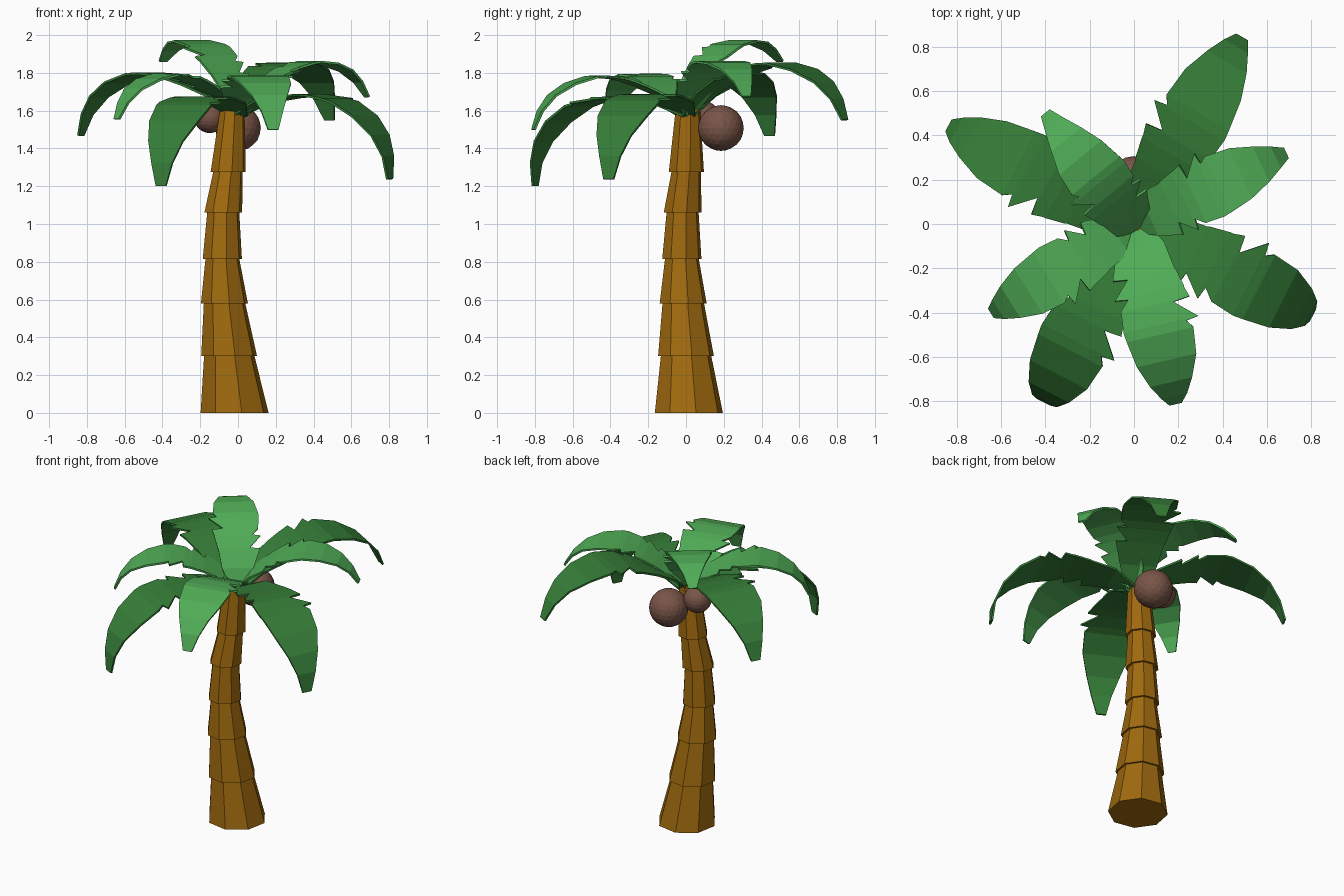
import bpy, bmesh, math
from mathutils import Matrix, Vector

if "Cube" in bpy.data.objects:
    bpy.data.objects.remove(bpy.data.objects["Cube"])


def material(name, r, g, b):
    lin = [((c / 255 + 0.055) / 1.055) ** 2.4 for c in (r, g, b)]
    m = bpy.data.materials.new(name)
    m.diffuse_color = (*lin, 1)
    m.use_nodes = True
    m.node_tree.nodes["Principled BSDF"].inputs["Base Color"].default_value = m.diffuse_color
    return m


BARK = material("bark brown", 160, 106, 14)
LIGHT = material("light leaf green", 80, 172, 86)
DARK = material("dark leaf green", 54, 126, 56)
NUT = material("coconut brown", 121, 85, 72)


def make_object(name, bm, mat):
    bmesh.ops.recalc_face_normals(bm, faces=bm.faces)
    me = bpy.data.meshes.new(name)
    bm.to_mesh(me)
    bm.free()
    me.materials.append(mat)
    ob = bpy.data.objects.new(name, me)
    bpy.context.collection.objects.link(ob)
    return ob


# Trunk: stacked tapering octagonal segments along a gentle bend (x, y, z, radius)
SIDES = 8
RINGS = [(-.018, .015, 0, .184), (-.047, 0, .30, .151), (-.072, -.015, .58, .127),
         (-.083, -.022, .815, .106), (-.078, -.018, 1.06, .102),
         (-.052, .002, 1.275, .095), (-.030, .010, 1.60, .082)]


def ring(bm, x, y, z, r):
    return [bm.verts.new((x + r * math.cos(a), y + r * math.sin(a), z))
            for a in (math.radians(12) + 2 * math.pi * i / SIDES for i in range(SIDES))]


for i in range(len(RINGS) - 1):
    bm = bmesh.new()
    x, y, z, r = RINGS[i + 1]
    lo = ring(bm, *RINGS[i])
    hi = ring(bm, x, y, z + .01, r - .016)
    for k in range(SIDES):
        n = (k + 1) % SIDES
        bm.faces.new((lo[k], lo[n], hi[n], hi[k]))
    bm.faces.new(lo[::-1])
    bm.faces.new(hi)
    make_object(f"trunk_segment_{i + 1}", bm, BARK)

# Frond outline: distance out, height, left half width, right half width (with torn notches)
FROND = [(0, -.03, .05, .05), (.12, .09, .12, .11), (.26, .165, .14, .16),
         (.27, .17, .145, .09), (.36, .21, .165, .17), (.37, .213, .165, .11),
         (.42, .23, .18, .155), (.43, .232, .10, .155), (.53, .247, .20, .165),
         (.54, .247, .14, .165), (.58, .248, .165, .16), (.72, .215, .15, .14),
         (.84, .15, .105, .10), (.92, .06, .065, .06), (.97, -.05, .03, .03)]


def frond(name, mat, azimuth, pitch, scale, width, base=(0, 0, 1.6)):
    bm = bmesh.new()
    rows = [(bm.verts.new((s * scale, l * width, z * scale)),
             bm.verts.new((s * scale, -r * width, z * scale))) for s, z, l, r in FROND]
    for a, b in zip(rows, rows[1:]):
        bm.faces.new((a[0], a[1], b[1], b[0]))
    ob = make_object(name, bm, mat)
    ob.matrix_world = (Matrix.Translation(Vector(base))
                       @ Matrix.Rotation(math.radians(azimuth), 4, 'Z')
                       @ Matrix.Rotation(math.radians(-pitch), 4, 'Y'))
    mod = ob.modifiers.new("thickness", 'SOLIDIFY')
    mod.thickness = .012
    mod.offset = 0


# Long dark fronds
frond("dark_frond_back_right", DARK, 60, 0, 1.0, 1.0)
frond("dark_frond_front_right", DARK, -27, -19, 1.0, 1.0)
frond("dark_frond_front_left", DARK, -117, -21, 1.01, 1.0)
frond("dark_frond_back_left", DARK, 152, -5, .98, 1.0)
# Shorter light fronds
frond("light_frond_right", LIGHT, 25, 8.5, .78, .86)
frond("light_frond_front", LIGHT, -77, -4, .86, .95)
frond("light_frond_left", LIGHT, -148, -.5, .78, .83)
frond("light_frond_top", LIGHT, 129, 24, .75, .85, (.03, -.03, 1.6))

# Coconuts tucked under the crown
for name, pos, r in (("large_coconut", (0, .185, 1.508), .121),
                     ("small_coconut", (-.148, .088, 1.568), .087)):
    bm = bmesh.new()
    bmesh.ops.create_icosphere(bm, subdivisions=3, radius=r, matrix=Matrix.Translation(pos))
    make_object(name, bm, NUT)
